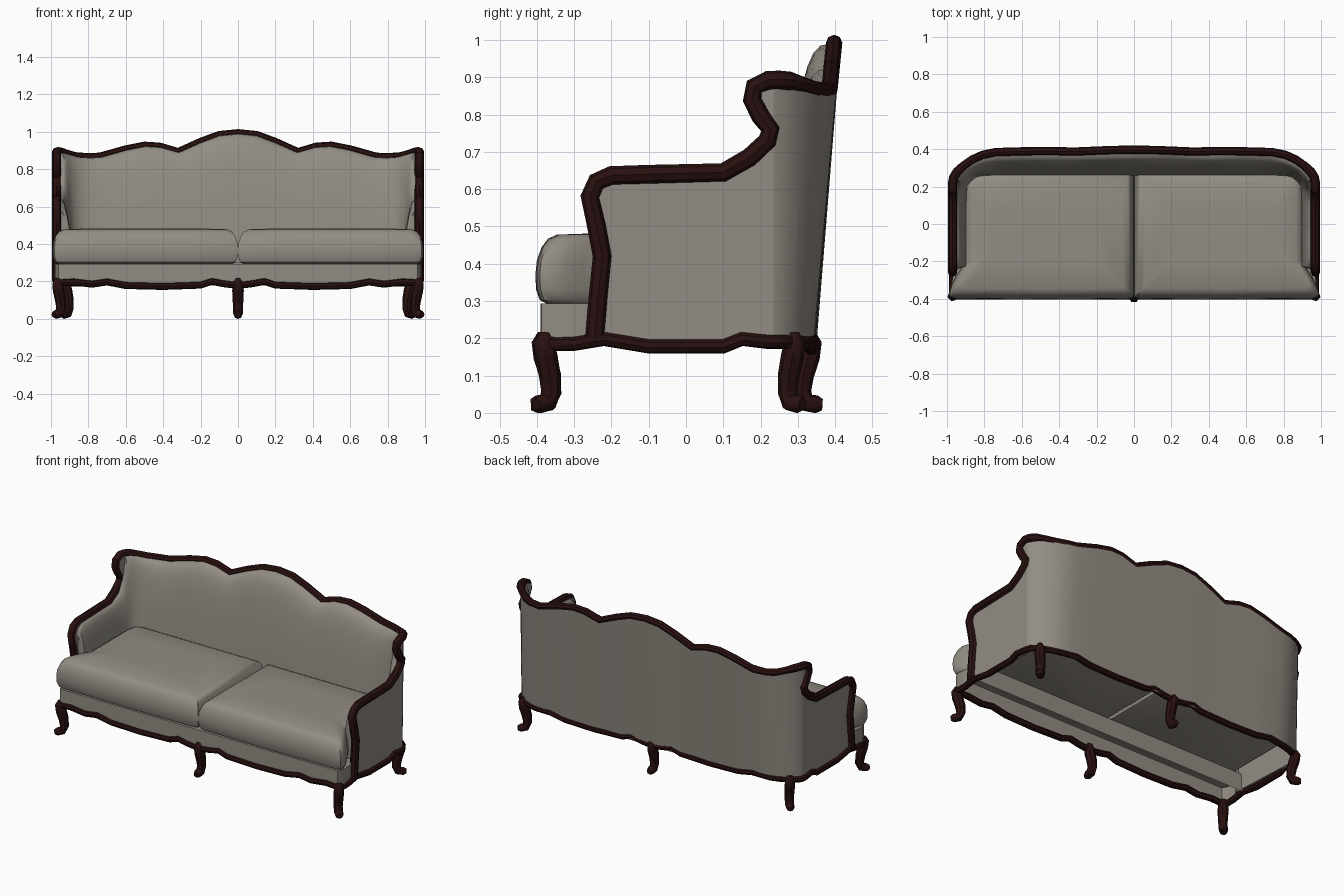
import bpy, bmesh
from mathutils import Vector

cube = bpy.data.objects.get("Cube")
if cube:
    bpy.data.objects.remove(cube, do_unlink=True)


def material(name, rgb):
    m = bpy.data.materials.new(name)
    m.use_nodes = True
    m.diffuse_color = (*rgb, 1)
    m.node_tree.nodes["Principled BSDF"].inputs["Base Color"].default_value = (*rgb, 1)
    return m


FABRIC = material("taupe_fabric", (0.29, 0.265, 0.228))
WOOD = material("dark_mahogany", (0.022, 0.005, 0.005))


def finish(name, mesh, mat, mirror=False, angle=0.75):
    ob = bpy.data.objects.new(name, mesh)
    bpy.context.collection.objects.link(ob)
    mesh.materials.clear()
    mesh.materials.append(mat)
    bpy.ops.object.select_all(action="DESELECT")
    ob.select_set(True)
    bpy.context.view_layer.objects.active = ob
    bpy.ops.object.shade_smooth_by_angle(angle=angle)
    if mirror:
        ob.modifiers.new("mirror", "MIRROR")
    return ob


def from_bmesh(name, bm):
    bmesh.ops.recalc_face_normals(bm, faces=bm.faces)
    mesh = bpy.data.meshes.new(name)
    bm.to_mesh(mesh)
    bm.free()
    return finish(name, mesh, FABRIC, mirror=True)


def loft(name, rows, closed=False):
    """Skin rows of points; closed rows become a capped solid."""
    bm = bmesh.new()
    grid = [[bm.verts.new(p) for p in row] for row in rows]
    n = len(grid[0])
    for a, b in zip(grid, grid[1:]):
        for j in range(n if closed else n - 1):
            k = (j + 1) % n
            bm.faces.new((a[j], b[j], b[k], a[k]))
    if closed:
        bm.faces.new(grid[0])
        bm.faces.new(grid[-1])
    return from_bmesh(name, bm)


def prism(name, outline, direction, open_start=False):
    """Extrude an outline, leaving it open where it meets its mirror image."""
    bm = bmesh.new()
    base = bm.faces.new([bm.verts.new(p) for p in outline])
    ext = bmesh.ops.extrude_face_region(bm, geom=[base], use_keep_orig=True)
    moved = [v for v in ext["geom"] if isinstance(v, bmesh.types.BMVert)]
    bmesh.ops.translate(bm, vec=Vector(direction), verts=moved)
    drop = [f for f in bm.faces if all(abs(v.co.x) < 1e-5 for v in f.verts)]
    if open_start:
        drop.append(base)
    bmesh.ops.delete(bm, geom=drop, context="FACES_ONLY")
    return from_bmesh(name, bm)


def tube(name, points, radii, cyclic=False):
    cu = bpy.data.curves.new(name, "CURVE")
    cu.dimensions = "3D"
    cu.bevel_depth = 1.0
    cu.bevel_resolution = 2
    cu.use_fill_caps = True
    sp = cu.splines.new("POLY")
    sp.points.add(len(points) - 1)
    for p, co, r in zip(sp.points, points, radii):
        p.co = (*co, 1)
        p.radius = r
    sp.use_cyclic_u = cyclic
    tmp = bpy.data.objects.new(name + "_path", cu)
    bpy.context.collection.objects.link(tmp)
    deps = bpy.context.evaluated_depsgraph_get()
    mesh = bpy.data.meshes.new_from_object(tmp.evaluated_get(deps))
    bpy.data.objects.remove(tmp, do_unlink=True)
    return finish(name, mesh, WOOD)


def flip(points):
    return [(-x, y, z) for x, y, z in points]


# Crest outline: serpentine back, then the rounded corner
crest = [(0, .992), (.1, .982), (.2, .945), (.32, .892), (.42, .92),
         (.5, .925), (.6, .905), (.74, .866)]
back = [(x, .384 + (z - .86) * .1, z) for x, z in crest]
back += [(.81, .37, .864), (.865, .345, .868), (.91, .313, .88), (.945, .28, .89),
         (.964, .25, .893), (.97, .22, .892)]
# Side outline: wing, arm and front post, as (y, z)
side = [(.183, .875), (.177, .84), (.2, .795), (.226, .76), (.218, .73),
        (.17, .685), (.1, .645), (-.1, .64), (-.2, .637), (-.24, .62), (-.258, .58),
        (-.24, .5), (-.225, .42), (-.235, .32), (-.245, .2)]
S = .97

# Carved frame rail from one front post over the crest to the other
half = back + [(S, y, z) for y, z in side]
radii = [.022] * (len(back) - 3) + [.025] * (len(side) + 3)
tube("carved_top_rail", flip(half[:0:-1]) + half, radii[:0:-1] + radii)


# Outer upholstery of back and corners
def base_y(y):
    return .24 + (y - .24) * .65 if y > .24 else y


corner = [p for p in back if p[1] > .24]
outer = []
for x, y, z in corner:
    out = .018 * min(1, (y - .24) / .1)
    outer.append([(x, y + out, z), (x, base_y(y) + out * .4, .178)])
outer.append([(S, .235, .893), (S, .235, .178)])
loft("outer_back", outer)

# Flat side panels below the wing and arm
prism("side_panel", [(S, y, z) for y, z in [(.235, .893), (.22, .892)] + side + [(.235, .178)]],
      (-.025, 0, 0))


# Padded lining running round the back and along both arms
def padded(top, foot, power):
    column = []
    for i in range(11):
        t = (i / 10) ** 2
        f = t ** power
        column.append((top[0] + (foot[0] - top[0]) * f,
                       top[1] + (foot[1] - top[1]) * f,
                       top[2] + (foot[2] - top[2]) * t))
    return column


lining = []
for x, y, z in corner:
    foot = (x * .918, min(.25, .19 + (y - .24) * .75), .3)
    lining.append(padded((x, y, z), foot, .3))
for y, z in [(.222, .75), (.17, .685), (.1, .645), (-.1, .64), (-.2, .637), (-.235, .615)]:
    lining.append(padded((.962, y, z), (.885, min(y + .01, .17), .3), .3))
lining.append(padded((.962, -.25, .58), (.9, -.225, .3), .3))
lining.append([(.962, -.225, p[2]) for p in lining[-1]])
loft("padded_lining", lining)

# Seat cushions, wider in front of the arms, built as stacked outlines
seat = [(0, .285), (.87, .285), (.905, .26), (.915, .2), (.915, -.2), (.925, -.24),
        (.952, -.28), (.975, -.325), (.99, -.37), (.982, -.392), (.95, -.4), (.75, -.402),
        (.5, -.404), (.25, -.403), (.03, -.4), (0, -.392)]
levels = [(.03, .293), (.012, .302), (.002, .33), (0, .37), (.004, .41),
          (.017, .445), (.034, .467), (.058, .478), (.2, .483)]
cx, cy, hx, hy = .495, -.06, .495, .344
loft("seat_cushion", [[(cx + (x - cx) * (1 - i / hx), cy + (y - cy) * (1 - i / hy), z)
                       for x, y in seat] for i, z in levels], closed=True)

# Front apron under the cushions
apron = [(0, -.2), (.955, -.2), (.965, -.25), (.978, -.35), (.96, -.388), (0, -.39)]
prism("front_apron", [(x, y, .185) for x, y in apron], (0, 0, .108), open_start=True)

# Scalloped base rail all round
wave = [(0, .178), (.08, .188), (.14, .2), (.2, .18), (.4, .173), (.6, .178), (.7, .197),
        (.78, .185), (.88, .197), (.95, .193)]
base = [(x, -.385, z) for x, z in wave] + [(.972, -.36, .185)]
base += [(S, y, z) for y, z in [(-.3, .185), (-.22, .198), (-.1, .178), (.1, .178), (.15, .198)]]
base += [(x, base_y(y), .19) for x, y, z in reversed(back) if x > .75]
base += [(x, .336, z) for x, z in reversed(wave[:7])]
loop = base + flip(base[-2:0:-1])
tube("scalloped_base_rail", loop, [.019] * len(loop), cyclic=True)

# Cabriole legs: outward offset, height and radius down the leg
leg = [(.0, .215, .015), (.004, .19, .028), (-.004, .15, .031), (-.018, .1, .029),
       (-.022, .055, .026), (-.01, .028, .026), (.018, .023, .024), (.034, .022, .015)]


def cabriole(name, x, y, dx, dy):
    d = Vector((dx, dy)).normalized()
    tube(name, [(x + d.x * o, y + d.y * o, z) for o, z, r in leg], [r for o, z, r in leg])


for label, s in (("left", 1), ("right", -1)):
    cabriole("front_leg_" + label, s * .962, -.378, s, -1)
    cabriole("back_leg_" + label, s * .92, .288, s, 1)
cabriole("front_leg_middle", 0, -.382, 0, -1)
cabriole("back_leg_middle", 0, .332, 0, 1)
